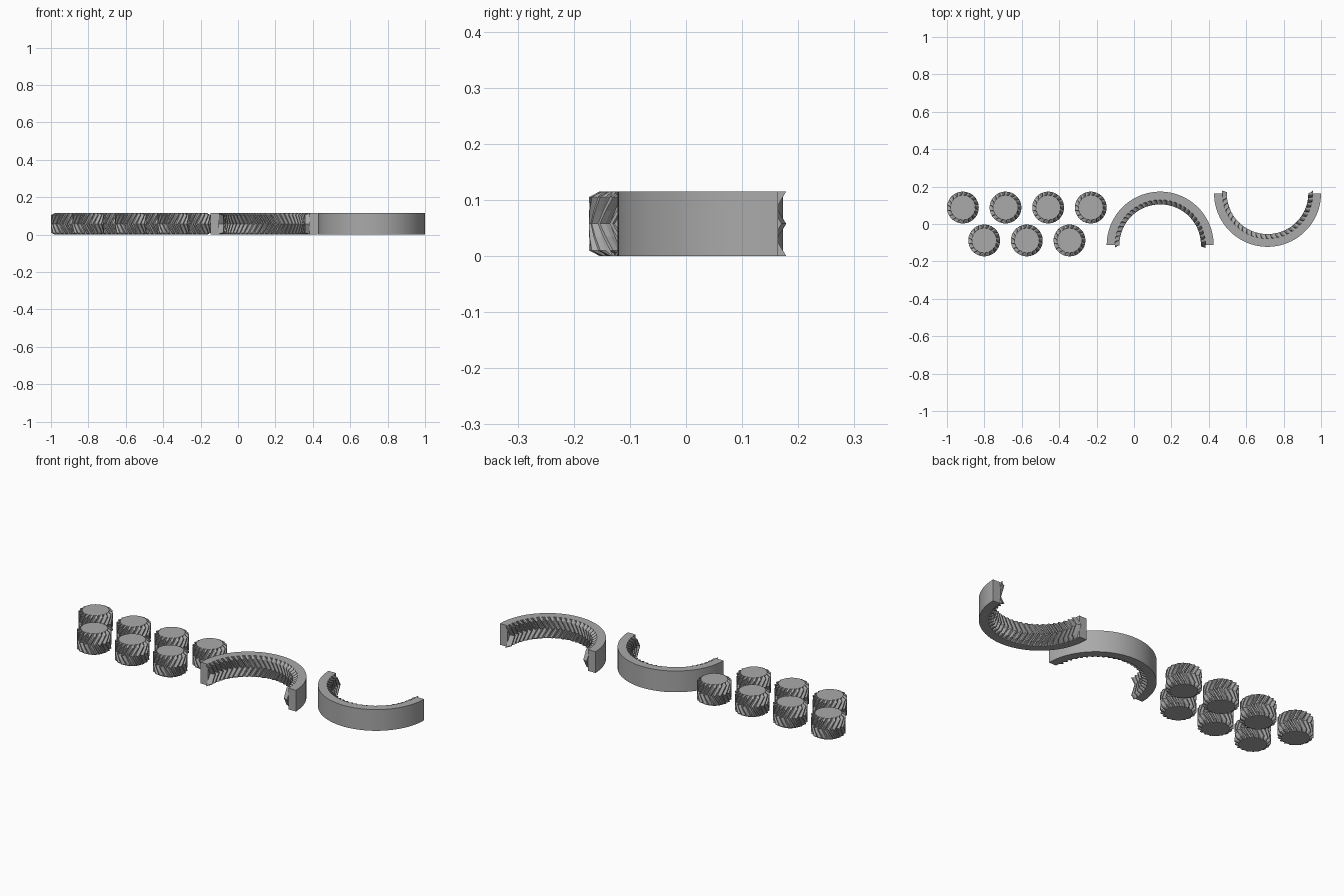
import bpy, bmesh, math

cube = bpy.data.objects.get("Cube")
if cube:
    bpy.data.objects.remove(cube)

H = 0.115            # part height
CHAMFER = 0.01       # tooth end bevel
SHEAR = 0.033        # sideways travel of a tooth from its end to mid height
LEVELS = [0, CHAMFER, H * 0.3, H / 2, H * 0.7, H - CHAMFER, H]

grey = bpy.data.materials.new("grey plastic")
grey.use_nodes = True
grey.diffuse_color = (0.4, 0.4, 0.4, 1)
grey.node_tree.nodes["Principled BSDF"].inputs["Base Color"].default_value = (0.4, 0.4, 0.4, 1)


def polar(r, a, z):
    return (r * math.cos(a), r * math.sin(a), z)


def twist(z, pitch_radius):
    """Herringbone angle: leads at both ends, trails at mid height."""
    return SHEAR / pitch_radius * (abs(z - H / 2) / (H / 2) - 0.5)


def loft(bm, rings):
    """Skin a stack of closed loops and cap both ends."""
    loops = [[bm.verts.new(p) for p in ring] for ring in rings]
    n = len(loops[0])
    for low, high in zip(loops, loops[1:]):
        for i in range(n):
            j = (i + 1) % n
            bm.faces.new((low[i], low[j], high[j], high[i]))
    bm.faces.new(loops[0][::-1])
    bm.faces.new(loops[-1])


def finish(name, bm, location, turn=0):
    bmesh.ops.recalc_face_normals(bm, faces=bm.faces)
    mesh = bpy.data.meshes.new(name)
    bm.to_mesh(mesh)
    bm.free()
    mesh.materials.append(grey)
    ob = bpy.data.objects.new(name, mesh)
    ob.location = location
    ob.rotation_euler.z = turn
    bpy.context.collection.objects.link(ob)
    return ob


def gear(name, x, y, teeth=18, root=0.066, tip=0.085):
    bm = bmesh.new()
    pitch = 2 * math.pi / teeth
    rings = []
    for z in LEVELS:
        crest = root if z in (0, H) else tip
        flank = (root + crest) / 2
        section = [(-0.34, root), (-0.26, flank), (-0.11, crest),
                   (0.11, crest), (0.26, flank), (0.34, root)]
        rings.append([polar(r, (t + f) * pitch + twist(z, 0.076), z)
                      for t in range(teeth) for f, r in section])
    loft(bm, rings)
    finish(name, bm, (x, y, 0))


def half_ring(name, x, y, turn, teeth=27, outer=0.286, root=0.242, tip=0.218):
    # Band
    bm = bmesh.new()
    steps = 54
    arc = [math.pi * i / steps for i in range(steps + 1)]
    outline = [(outer, a) for a in arc] + [(root, a) for a in reversed(arc)]
    loft(bm, [[polar(r, a, z) for r, a in outline] for z in (0, H)])
    band = finish(name + "_band", bm, (x, y, 0), turn)
    bpy.ops.object.select_all(action='DESELECT')
    band.select_set(True)
    bpy.context.view_layer.objects.active = band
    bpy.ops.object.shade_smooth_by_angle(angle=math.radians(30))

    # Inward herringbone teeth
    bm = bmesh.new()
    pitch = math.pi / teeth
    for t in range(teeth):
        rings = []
        for z in LEVELS:
            crest = root - 0.001 if z in (0, H) else tip
            flank = (root + crest) / 2
            section = [(-0.4, root + 0.001), (-0.28, flank), (-0.12, crest),
                       (0.12, crest), (0.28, flank), (0.4, root + 0.001)]
            rings.append([polar(r, (t + 0.5 + f) * pitch + twist(z, 0.23), z)
                          for f, r in section])
        loft(bm, rings)
    finish(name + "_teeth", bm, (x, y, 0), turn)


# Seven small gears in two staggered rows
for i in range(4):
    gear(f"back_gear_{i + 1}", -0.915 + i * 0.228, 0.088)
for i in range(3):
    gear(f"front_gear_{i + 1}", -0.801 + i * 0.228, -0.088)

# Two halves of the split outer ring
half_ring("arched_half_ring", 0.140, -0.113, 0)
half_ring("cupped_half_ring", 0.714, 0.164, math.pi)
